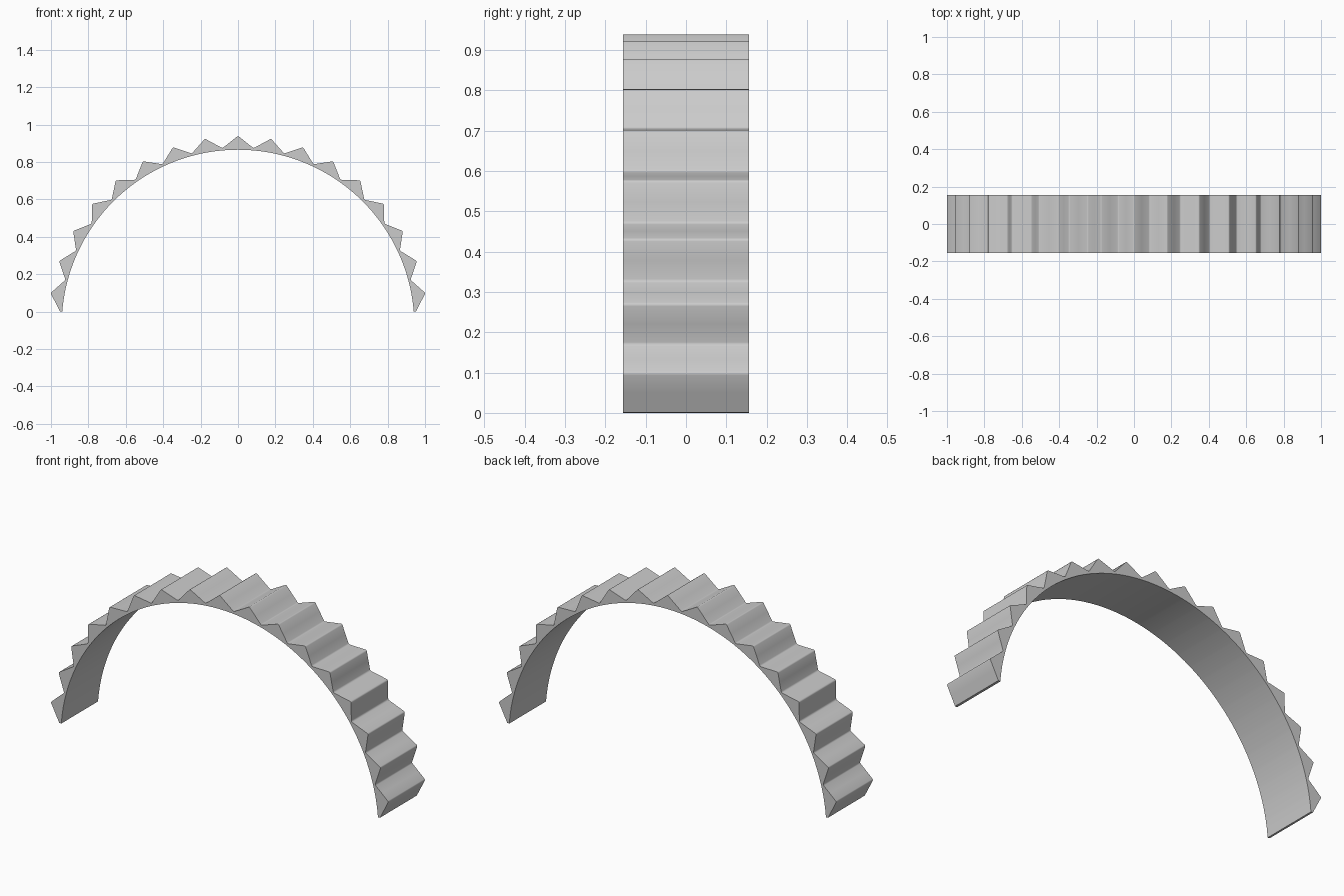
import bpy
import bmesh
import math
from mathutils import Vector

cube = bpy.data.objects.get("Cube")
if cube:
    bpy.data.objects.remove(cube, do_unlink=True)

INNER, VALLEY, TIP = 0.943, 0.955, 1.0175
DROP = 0.0775          # arc centre lies this far below the ground
DEPTH = 0.312
TEETH = 17
ROUND = 0.006          # softening of tips and valleys


def polar(radius, angle):
    return Vector((radius * math.cos(angle), 0, radius * math.sin(angle)))


# Alternating valley and tip corners, one tooth every ten degrees
count = TEETH * 2 + 1
angles = [math.radians(5 + 5 * k) for k in range(count)]
angles[0] = math.asin(DROP / INNER)
angles[-1] = math.pi - angles[0]
corners = [polar(TIP if k % 2 else VALLEY, a) for k, a in enumerate(angles)]

# Rounded outer profile, with a midpoint on each flank
outer = [corners[0]]
for k in range(1, count):
    before, here = corners[k - 1], corners[k]
    outer.append((before + here) / 2)
    if k == count - 1:
        outer.append(here)
        break
    a = here + (before - here).normalized() * ROUND
    b = here + (corners[k + 1] - here).normalized() * ROUND
    outer += [a, here * 0.5 + (a + b) * 0.25, b]

# Strip of faces between the smooth inner arc and the toothed outside
bm = bmesh.new()
shift = Vector((0, -DEPTH / 2, -DROP))
pairs = [(bm.verts.new(polar(INNER, math.atan2(p.z, p.x)) + shift),
          bm.verts.new(p + shift)) for p in outer]
for (i0, o0), (i1, o1) in zip(pairs, pairs[1:]):
    bm.faces.new((i0, o0, o1, i1))

# Extrude the strip through the depth of the arch
result = bmesh.ops.extrude_face_region(bm, geom=bm.faces[:], use_keep_orig=True)
moved = [v for v in result["geom"] if isinstance(v, bmesh.types.BMVert)]
bmesh.ops.translate(bm, verts=moved, vec=(0, DEPTH, 0))
bmesh.ops.recalc_face_normals(bm, faces=bm.faces[:])

mesh = bpy.data.meshes.new("toothed_arch")
bm.to_mesh(mesh)
bm.free()
arch = bpy.data.objects.new("toothed_arch", mesh)
bpy.context.collection.objects.link(arch)

# Plain grey material
grey = bpy.data.materials.new("light_grey")
grey.use_nodes = True
colour = (0.6, 0.6, 0.6, 1)
grey.diffuse_color = colour
grey.node_tree.nodes["Principled BSDF"].inputs["Base Color"].default_value = colour
mesh.materials.append(grey)

bpy.ops.object.select_all(action="DESELECT")
arch.select_set(True)
bpy.context.view_layer.objects.active = arch
bpy.ops.object.shade_smooth_by_angle(angle=math.radians(45))
